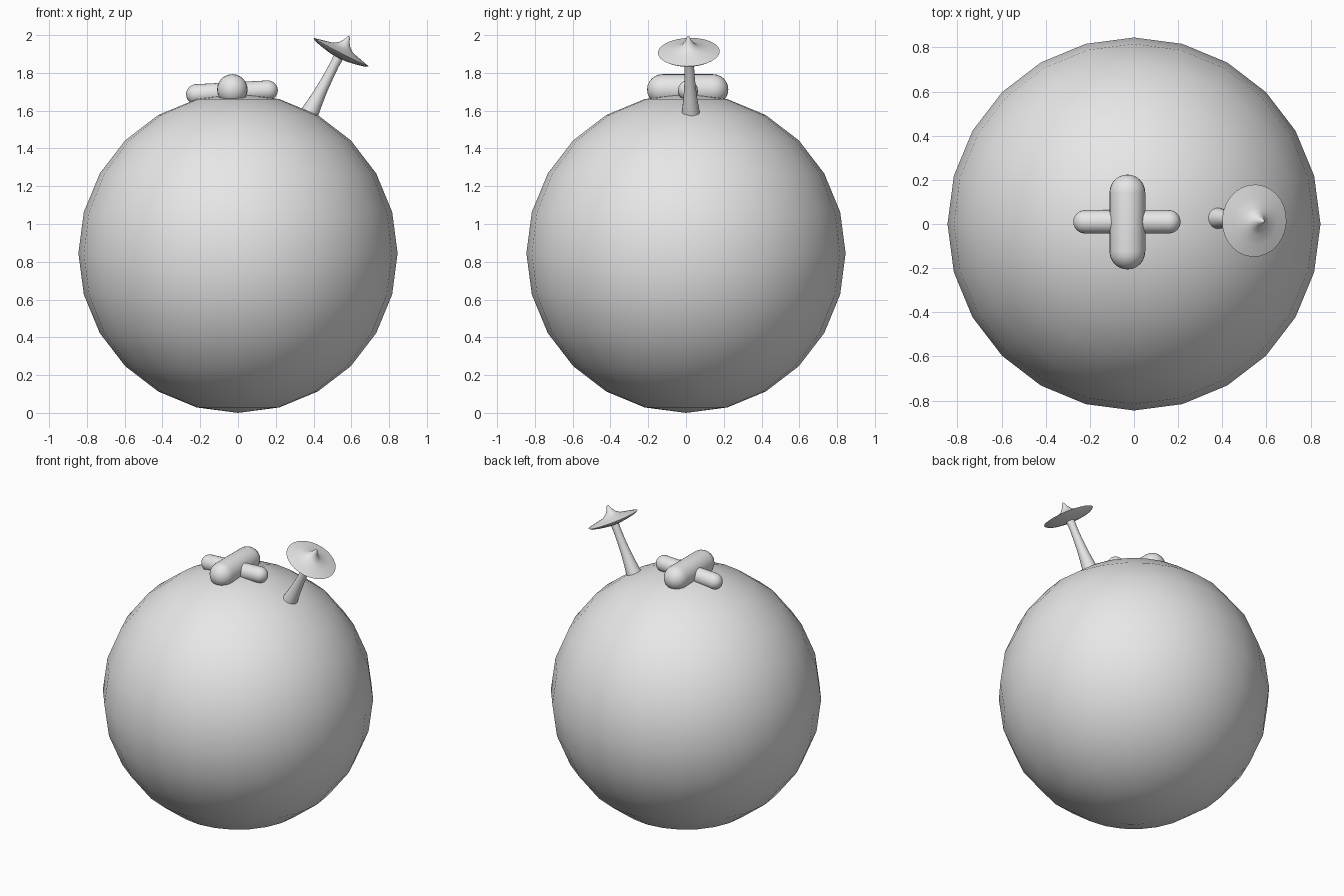
import bpy
import bmesh
from math import sin, cos, pi, radians
from mathutils import Vector

cube = bpy.data.objects.get("Cube")
if cube:
    bpy.data.objects.remove(cube, do_unlink=True)

# One light grey for everything
grey = bpy.data.materials.new("light_grey")
grey.use_nodes = True
grey.diffuse_color = (0.8, 0.8, 0.8, 1)
grey.node_tree.nodes["Principled BSDF"].inputs["Base Color"].default_value = (0.8, 0.8, 0.8, 1)


def lathe(name, profile, base, axis, sides, sharp=180):
    """Turn (radius, height) points around an axis that starts at base."""
    bm = bmesh.new()
    rings = []
    for r, h in profile:
        if r < 1e-5:
            rings.append([bm.verts.new((0, 0, h))])
        else:
            rings.append([bm.verts.new((r * cos(2 * pi * i / sides), r * sin(2 * pi * i / sides), h))
                          for i in range(sides)])
    for a, b in zip(rings, rings[1:]):
        for i in range(sides):
            j = (i + 1) % sides
            corners = [a[i % len(a)], a[j % len(a)], b[j % len(b)], b[i % len(b)]]
            bm.faces.new(list(dict.fromkeys(corners)))
    bmesh.ops.recalc_face_normals(bm, faces=bm.faces)
    mesh = bpy.data.meshes.new(name)
    bm.to_mesh(mesh)
    bm.free()
    mesh.materials.append(grey)
    obj = bpy.data.objects.new(name, mesh)
    bpy.context.collection.objects.link(obj)
    obj.location = base
    obj.rotation_euler = Vector(axis).to_track_quat('Z', 'Y').to_euler()
    bpy.ops.object.select_all(action='DESELECT')
    obj.select_set(True)
    bpy.context.view_layer.objects.active = obj
    bpy.ops.object.shade_smooth_by_angle(angle=radians(sharp))
    return obj


def capsule(name, start, end, radius, steps=6):
    """Round-ended bar between the centres of its two caps."""
    axis = Vector(end) - Vector(start)
    arc = [(radius * sin(k * pi / 2 / steps), radius * cos(k * pi / 2 / steps)) for k in range(steps + 1)]
    profile = [(r, -h) for r, h in arc] + [(r, axis.length + h) for r, h in reversed(arc)]
    return lathe(name, profile, start, axis, 24)


# Round body
R = 0.845
ball = [(R * sin(k * pi / 12), -R * cos(k * pi / 12)) for k in range(13)]
body = lathe("body", ball, (0, 0, R), (0, 0, 1), 24)
body.rotation_euler = (0, 0, 0)

# Crossed bars on the top
capsule("long_top_bar", (-0.03, -0.125, 1.712), (-0.03, 0.143, 1.712), 0.081)
capsule("cross_top_bar", (-0.222, 0.01, 1.687), (0.158, 0.01, 1.707), 0.053)

# Leaning antenna: flared stem and shallow dish with a pointed centre
foot = Vector((0.387, 0.025, 1.603))
hub = Vector((0.545, 0.015, 1.91))
lean = hub - foot
stem = [(0, -0.04), (0.05, -0.04), (0.046, 0), (0.038, 0.06), (0.031, 0.13),
        (0.027, 0.2), (0.025, 0.27), (0.028, 0.34), (0, 0.34)]
lathe("antenna_stem", stem, foot, lean, 20, 50)
dish = [(0, -0.034), (0.05, -0.031), (0.105, -0.021), (0.15, -0.01), (0.164, 0),
        (0.11, 0.013), (0.06, 0.025), (0.035, 0.042), (0.018, 0.065), (0.007, 0.09), (0, 0.096)]
lathe("antenna_dish", dish, hub, lean, 28, 50)
